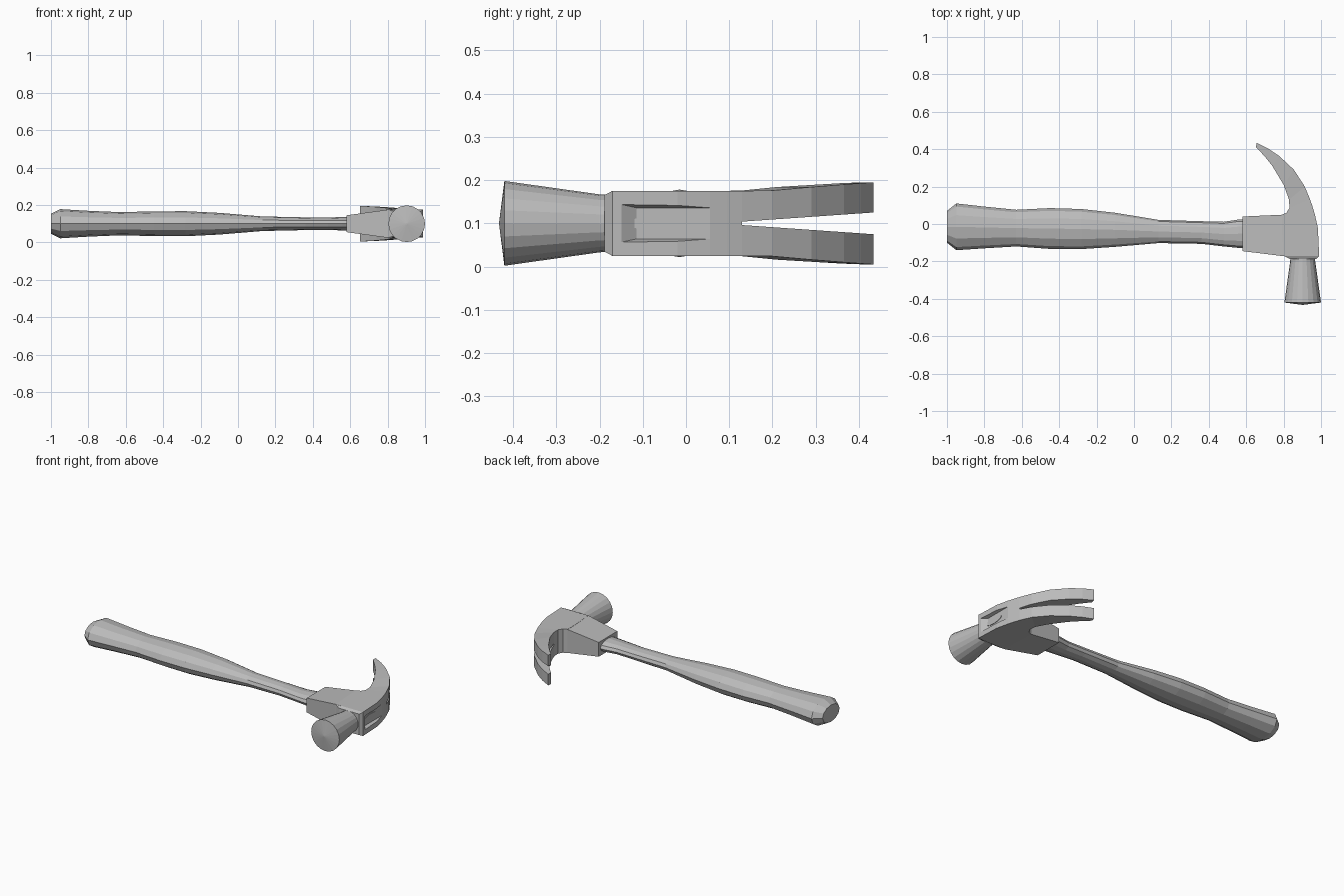
import bpy, bmesh, math
from mathutils import Vector

cube = bpy.data.objects.get("Cube")
if cube:
    bpy.data.objects.remove(cube, do_unlink=True)

MID = 0.10  # height of the hammer's middle plane

grey = bpy.data.materials.new("grey")
grey.use_nodes = True
colour = (0.5, 0.5, 0.5, 1)
grey.diffuse_color = colour
grey.node_tree.nodes["Principled BSDF"].inputs["Base Color"].default_value = colour


def loft(name, rings):
    """Skin a list of equal-length point rings and cap both ends."""
    bm = bmesh.new()
    rows = [[bm.verts.new(p) for p in ring] for ring in rings]
    n = len(rows[0])
    for a, b in zip(rows, rows[1:]):
        for i in range(n):
            j = (i + 1) % n
            bm.faces.new((a[i], a[j], b[j], b[i]))
    bm.faces.new(rows[0])
    bm.faces.new(rows[-1])
    bmesh.ops.recalc_face_normals(bm, faces=bm.faces)
    mesh = bpy.data.meshes.new(name)
    bm.to_mesh(mesh)
    bm.free()
    mesh.materials.append(grey)
    obj = bpy.data.objects.new(name, mesh)
    bpy.context.collection.objects.link(obj)
    return obj


def ellipse(centre, u, v, sides):
    """Ring of points around centre with half axes u and v."""
    c, u, v = Vector(centre), Vector(u), Vector(v)
    turns = [math.tau * i / sides for i in range(sides)]
    return [c + u * math.cos(t) + v * math.sin(t) for t in turns]


def cut(target, cutter):
    cutter.hide_render = True
    cutter.hide_viewport = True
    cutter.display_type = 'WIRE'
    mod = target.modifiers.new(cutter.name, 'BOOLEAN')
    mod.operation = 'DIFFERENCE'
    mod.solver = 'EXACT'
    mod.object = cutter


# Handle: x, lower y, upper y, half height
grip = [(-1, -.10, .07, .053), (-.95, -.14, .11, .078), (-.8, -.13, .093, .069),
        (-.63, -.12, .076, .062), (-.45, -.133, .085, .066), (-.28, -.134, .08, .067),
        (-.1, -.122, .06, .058), (.13, -.102, .022, .039), (.36, -.106, .015, .034),
        (.48, -.12, .012, .033), (.56, -.128, .024, .036), (.66, -.128, .024, .036)]
loft("handle", [ellipse((x, (lo + hi) / 2, MID), (0, (hi - lo) / 2, 0), (0, 0, h), 12)
                for x, lo, hi, h in grip])

# Socket: tapered block that holds the handle
socket = [(.58, -.145, .04, .045), (.80, -.172, .05, .075), (.84, -.172, .05, .075)]
loft("socket", [[(x, a, MID - h), (x, b, MID - h), (x, b, MID + h), (x, a, MID + h)]
                for x, a, b, h in socket])

# Head and claw: inner x, inner y, outer x, outer y, half height
spine = [(.835, -.188, .975, -.188, .066), (.80, -.17, .99, -.17, .075),
         (.79, -.02, .983, -.02, .075), (.79, .05, .966, .055, .075),
         (.815, .06, .954, .095, .075), (.831, .085, .942, .13, .075),
         (.829, .13, .913, .20, .076), (.80, .21, .855, .29, .084),
         (.74, .31, .775, .365, .09), (.70, .36, .715, .405, .093),
         (.652, .412, .656, .434, .095)]
head = loft("claw_head", [[(ix, iy, MID - h), (ox, oy, MID - h),
                           (ox, oy, MID + h), (ix, iy, MID + h)]
                          for ix, iy, ox, oy, h in spine])

# Nail notch between the prongs
notch = loft("notch_cutter", [[(x, .13, MID - .004), (x, .46, MID - .027),
                               (x, .46, MID + .027), (x, .13, MID + .004)]
                              for x in (.5, 1.1)])
cut(head, notch)

# Sunken eye on the end of the head, with the wedge showing inside it
pocket = [(1.0, -.165, .06, .047), (.966, -.115, .07, .036)]
cut(head, loft("eye_cutter", [[(x, a, MID - h), (x, b, MID - h),
                               (x, b, MID + h), (x, a, MID + h)]
                              for x, a, b, h in pocket]))
loft("eye_wedge", [ellipse((x, -.063, MID), (0, .065, 0), (0, 0, .02), 24)
                   for x in (.962, .969)])

# Striking face: flared neck with a shallow domed end
poll = [(-.18, .066), (-.20, .067), (-.42, .098), (-.432, .004)]
loft("striking_face", [ellipse((.902, y, MID), (r, 0, 0), (0, 0, r), 20)
                       for y, r in poll])
